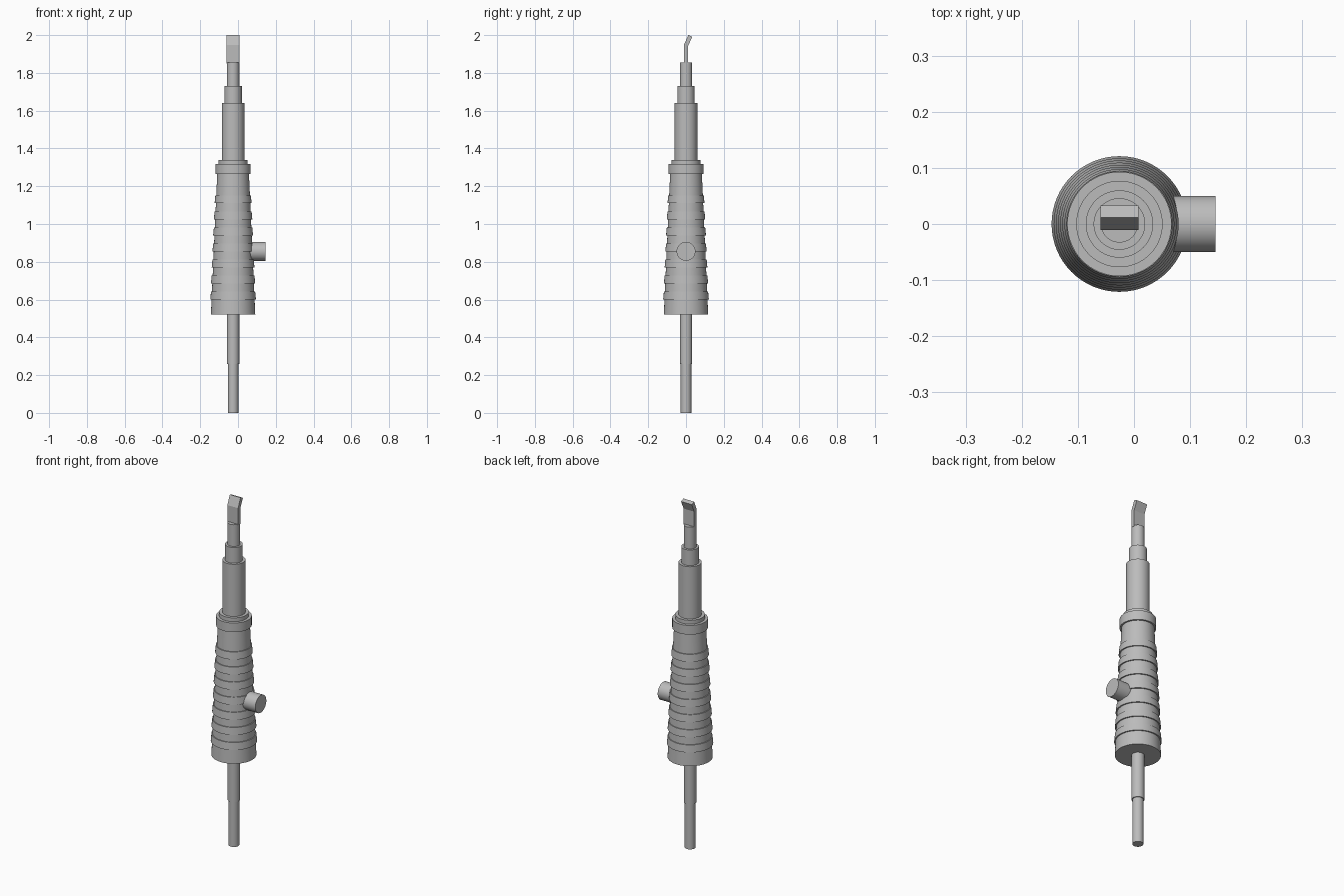
import bpy, bmesh, math
from mathutils import Matrix

cube = bpy.data.objects.get("Cube")
if cube:
    bpy.data.objects.remove(cube, do_unlink=True)

AXIS_X = -0.026
SEGMENTS = 64

gray = bpy.data.materials.new("plain gray")
gray.use_nodes = True
color = (0.5, 0.5, 0.5, 1)
gray.diffuse_color = color
gray.node_tree.nodes["Principled BSDF"].inputs["Base Color"].default_value = color


def finish(name, bm, smooth=True):
    bmesh.ops.recalc_face_normals(bm, faces=bm.faces)
    mesh = bpy.data.meshes.new(name)
    bm.to_mesh(mesh)
    bm.free()
    mesh.materials.append(gray)
    obj = bpy.data.objects.new(name, mesh)
    bpy.context.collection.objects.link(obj)
    if smooth:
        bpy.ops.object.select_all(action='DESELECT')
        obj.select_set(True)
        bpy.context.view_layer.objects.active = obj
        bpy.ops.object.shade_smooth_by_angle(angle=math.radians(30))
    return obj


def lathe(name, profile):
    """Closed solid of revolution from (radius, z) points, bottom to top."""
    bm = bmesh.new()
    rings = []
    for r, z in profile:
        rings.append([bm.verts.new((AXIS_X + r * math.cos(a), r * math.sin(a), z))
                      for a in (2 * math.pi * i / SEGMENTS for i in range(SEGMENTS))])
    for low, high in zip(rings, rings[1:]):
        for i in range(SEGMENTS):
            j = (i + 1) % SEGMENTS
            bm.faces.new((low[i], low[j], high[j], high[i]))
    bm.faces.new(rings[0])
    bm.faces.new(rings[-1])
    return finish(name, bm)


# Rear cable and its sleeve
lathe("rear_rod", [(0.028, 0), (0.028, 0.26)])
lathe("rear_sleeve", [(0.033, 0.26), (0.033, 0.52)])


# Tapered grip with evenly spaced raised ribs
def core(z):
    return 0.1175 - 0.045 * (z - 0.52)


grip = [(core(0.52), 0.52)]
for k in range(7):
    low = 0.6 + 0.085 * k
    high = low + 0.042
    grip += [(core(low), low), (core(low) + 0.007, low),
             (core(high) + 0.005, high), (core(high), high)]
grip += [(core(1.27), 1.27)]
lathe("grip", grip)
lathe("grip_collar", [(0.093, 1.265), (0.093, 1.318)])

# Stepped nose
lathe("nose", [(0.077, 1.318), (0.077, 1.34), (0.06, 1.34), (0.06, 1.64),
               (0.046, 1.64), (0.046, 1.73), (0.033, 1.73), (0.033, 1.855)])

# Bent flat blade, extruded across x from its side outline
outline = [(-0.011, 1.85), (0.011, 1.85), (0.011, 1.942),
           (0.033, 1.991), (0.012, 2.0), (-0.011, 1.948)]
bm = bmesh.new()
face = bm.faces.new([bm.verts.new((AXIS_X - 0.034, y, z)) for y, z in outline])
extruded = bmesh.ops.extrude_face_region(bm, geom=[face])
moved = [v for v in extruded["geom"] if isinstance(v, bmesh.types.BMVert)]
bmesh.ops.translate(bm, verts=moved, vec=(0.068, 0, 0))
finish("blade", bm, smooth=False)

# Side button on the left of the grip
bm = bmesh.new()
place = Matrix.Translation((0.0925, 0, 0.855)) @ Matrix.Rotation(math.pi / 2, 4, 'Y')
bmesh.ops.create_cone(bm, cap_ends=True, segments=48, radius1=0.05,
                      radius2=0.05, depth=0.105, matrix=place)
finish("side_button", bm)
